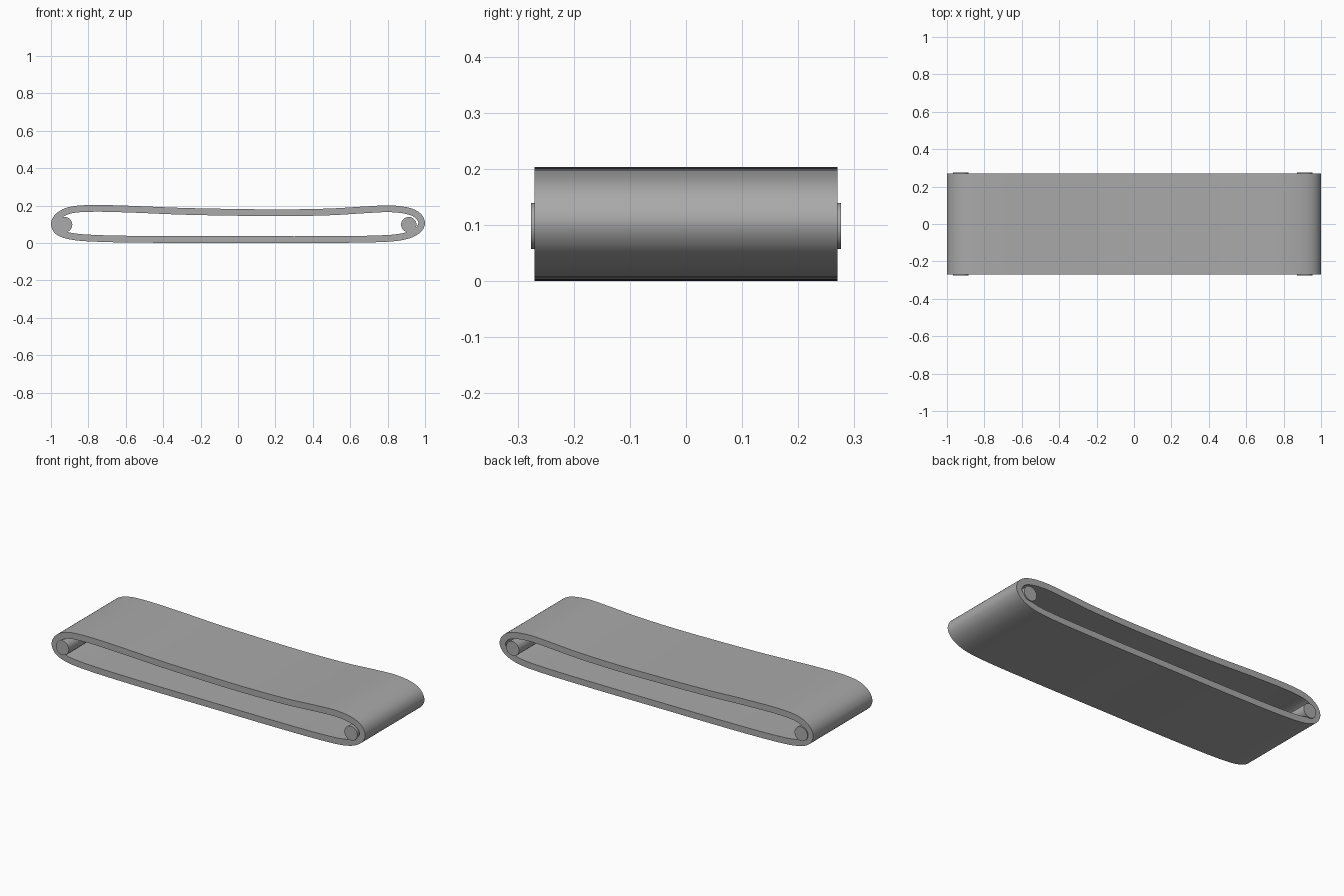
import bpy
import bmesh
import math
from mathutils import Vector

cube = bpy.data.objects.get("Cube")
if cube:
    bpy.data.objects.remove(cube, do_unlink=True)

HALF_WIDTH = 0.27
THICKNESS = 0.036

grey = bpy.data.materials.new("plain grey")
grey.use_nodes = True
colour = (0.4, 0.4, 0.4, 1)
grey.diffuse_color = colour
grey.node_tree.nodes["Principled BSDF"].inputs["Base Color"].default_value = colour


def finish(obj):
    """Assign the material and smooth the curved faces."""
    obj.data.materials.append(grey)
    bpy.ops.object.select_all(action='DESELECT')
    obj.select_set(True)
    bpy.context.view_layer.objects.active = obj
    bpy.ops.object.shade_smooth_by_angle(angle=math.radians(35))


def smooth_loop(points, steps):
    """Closed spline through the points."""
    pts = [Vector(p) for p in points]
    n = len(pts)
    out = []
    for i in range(n):
        a, b, c, d = (pts[(i + k) % n] for k in (-1, 0, 1, 2))
        # Tangents scaled to the segment length avoid overshoot
        length = (c - b).length
        m0 = (c - a) * (length / ((b - a).length + length))
        m1 = (d - b) * (length / ((d - c).length + length))
        for s in range(steps):
            t = s / steps
            out.append(b * (2*t**3 - 3*t**2 + 1) + m0 * (t**3 - 2*t**2 + t)
                       + c * (3*t**2 - 2*t**3) + m1 * (t**3 - t**2))
    return out


# Belt outline (x, z), counter-clockwise: flat underside, sagging top
outline = [
    (0.0, 0.002), (0.5, 0.002), (0.8, 0.008), (0.91, 0.024), (0.975, 0.058),
    (1.0, 0.105), (0.98, 0.155), (0.925, 0.187), (0.82, 0.202), (0.7, 0.198),
    (0.5, 0.186), (0.25, 0.181), (0.0, 0.183), (-0.3, 0.189), (-0.6, 0.201),
    (-0.8, 0.204), (-0.91, 0.192), (-0.975, 0.156), (-1.0, 0.105),
    (-0.98, 0.055), (-0.92, 0.025), (-0.8, 0.010), (-0.5, 0.003),
]
outer = smooth_loop(outline, 5)
count = len(outer)
inner = []
for i, p in enumerate(outer):
    tangent = (outer[(i + 1) % count] - outer[i - 1]).normalized()
    inner.append(p + Vector((-tangent.y, tangent.x)) * THICKNESS)

# Belt: a band of constant thickness swept across the width
bm = bmesh.new()
rings = [[bm.verts.new((p.x, y, p.y)) for p in loop]
         for loop, y in ((outer, -HALF_WIDTH), (outer, HALF_WIDTH),
                         (inner, HALF_WIDTH), (inner, -HALF_WIDTH))]
for r in range(4):
    a, b = rings[r], rings[(r + 1) % 4]
    for i in range(count):
        j = (i + 1) % count
        bm.faces.new((a[i], a[j], b[j], b[i]))
bmesh.ops.recalc_face_normals(bm, faces=bm.faces)
# Rest the underside exactly on the floor
lowest = min(v.co.z for v in bm.verts)
bmesh.ops.translate(bm, verts=bm.verts, vec=(0, 0, -lowest))
mesh = bpy.data.meshes.new("belt")
bm.to_mesh(mesh)
bm.free()
belt = bpy.data.objects.new("belt", mesh)
bpy.context.collection.objects.link(belt)
finish(belt)

# Rollers, standing slightly proud of the belt edges
for name, x in (("left_roller", 0.913), ("right_roller", -0.927)):
    bpy.ops.mesh.primitive_cylinder_add(vertices=48, radius=0.041, depth=0.552,
                                        location=(x, 0, 0.098),
                                        rotation=(math.pi / 2, 0, 0))
    roller = bpy.context.object
    roller.name = name
    finish(roller)
